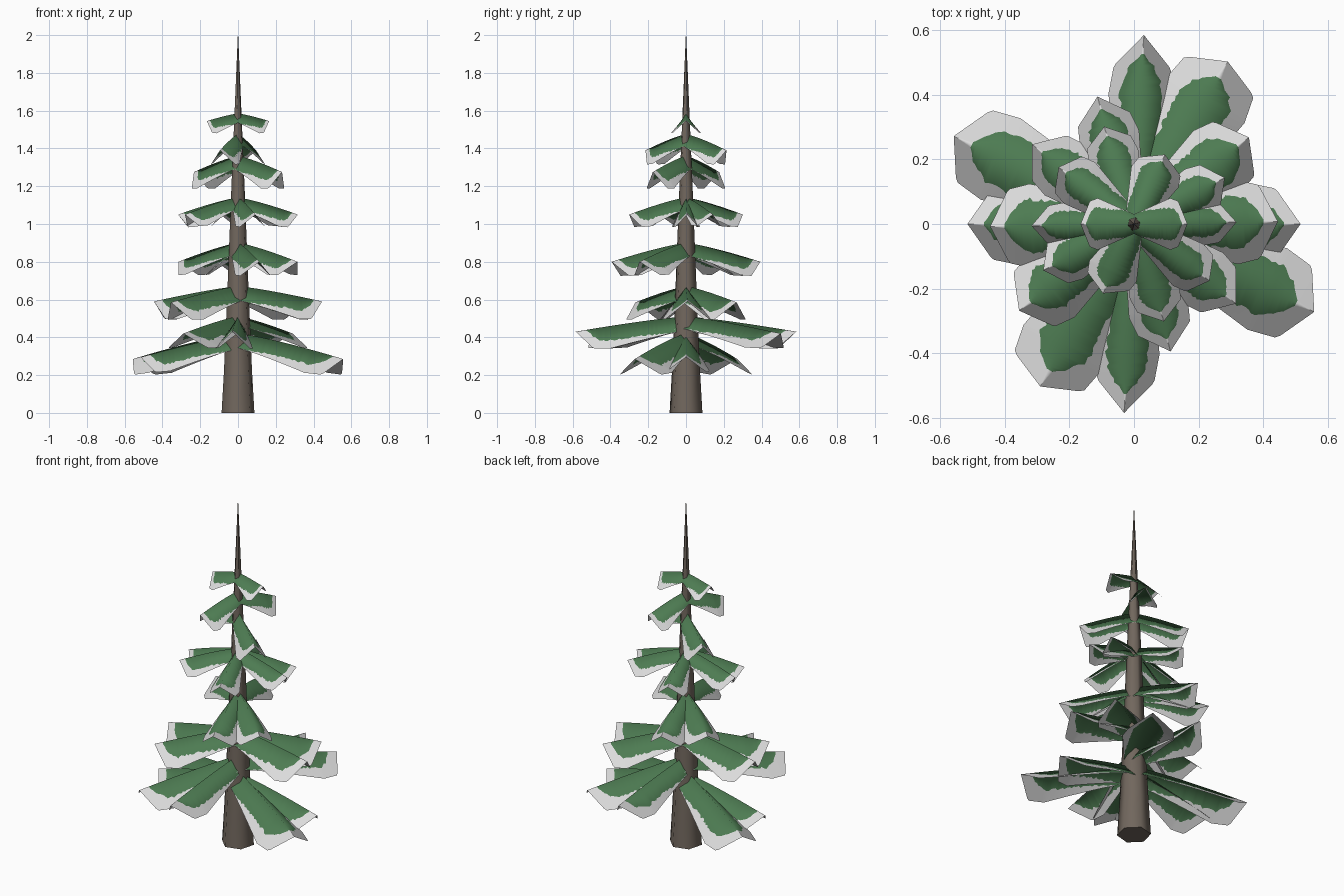
import bpy, bmesh, math, random
from mathutils import Vector

if "Cube" in bpy.data.objects:
    bpy.data.objects.remove(bpy.data.objects["Cube"])

random.seed(4)


def material(name, rgb):
    m = bpy.data.materials.new(name)
    m.diffuse_color = (*rgb, 1)
    m.use_nodes = True
    m.node_tree.nodes["Principled BSDF"].inputs["Base Color"].default_value = m.diffuse_color
    return m


GREEN = material("needle green", (0.075, 0.2, 0.085))
SNOW = material("snow white", (0.72, 0.72, 0.72))
BARK = material("bark brown", (0.165, 0.135, 0.11))


def add_object(name, bm, materials):
    mesh = bpy.data.meshes.new(name)
    bm.to_mesh(mesh)
    bm.free()
    for m in materials:
        mesh.materials.append(m)
    ob = bpy.data.objects.new(name, mesh)
    bpy.context.collection.objects.link(ob)
    return ob


# Trunk: six-sided spike, slightly flared at the foot
bm = bmesh.new()
rings = []
for z, r in ((0, .09), (.22, .077), (.6, .06), (1.2, .036), (2, .001)):
    angles = [math.radians(15 + 60 * k) for k in range(6)]
    rings.append([bm.verts.new((r * math.cos(a), r * math.sin(a), z)) for a in angles])
for low, high in zip(rings, rings[1:]):
    for k in range(6):
        j = (k + 1) % 6
        bm.faces.new((low[k], low[j], high[j], high[k])).smooth = True
bm.faces.new(rings[0][::-1])
for e in bm.edges:
    e.smooth = not all(v.co.z == 0 for v in e.verts)  # crisp foot
add_object("trunk", bm, [BARK])


def lerp_table(table, t):
    for (t0, v0), (t1, v1) in zip(table, table[1:]):
        if t <= t1:
            return v0 + (v1 - v0) * (t - t0) / (t1 - t0)
    return table[-1][1]


ROWS = [.02 * i for i in range(51)]
# Share of the half width that stays green, along the branch
GREEN_SHARE = [(0, 1), (.2, .93), (.4, .75), (.6, .66), (.76, .62), (.84, .42), (.9, .08), (1, .05)]


def add_bough(bm, angle, length, z_root, z_tip, width, drop, shoulder):
    """Folded leaf sheet: ridge with two drooping sides and a snowy rim."""
    ends = [(shoulder - .15, 1), (shoulder, .88), (1, 0)]
    outline = [(0, .38)] + ends
    droop = [(0, .62)] + ends
    u = Vector((math.cos(angle), math.sin(angle), 0))
    v = Vector((-u.y, u.x, 0))
    ridge = [bm.verts.new(u * length * t + Vector((0, 0, z_root + (z_tip - z_root) * t ** 1.25)))
             for t in ROWS]
    for side in (1, -1):
        inner, outer = [], []
        for t, top in zip(ROWS, ridge):
            share = lerp_table(GREEN_SHARE, t)
            if .1 < t < .88:
                share += random.uniform(-.05, .05)
            edge = (v * side * width * lerp_table(outline, t)
                    - Vector((0, 0, drop * lerp_table(droop, t))))
            inner.append(bm.verts.new(top.co + edge * min(share, .98)))
            outer.append(bm.verts.new(top.co + edge))
        for i in range(len(ROWS) - 1):
            for a, b, rim in ((ridge, inner, False), (inner, outer, True)):
                quad = (a[i], a[i + 1], b[i + 1], b[i])
                f = bm.faces.new(quad if side < 0 else quad[::-1])
                f.smooth = True
                f.material_index = 1 if rim or ROWS[i] >= .89 else 0


# Tiers of boughs, each: angle, length, root z, tip z, half width, side drop, shoulder
TIERS = {
    "bottom_boughs": [(-26, .62, .42, .285, .14, .115, .89), (0, .515, .41, .295, .125, .115, .85)],
    "low_boughs": [(87, .585, .51, .43, .10, .12, .83), (60, .58, .51, .42, .14, .10, .91)],
    "lower_middle_boughs": [(1, .445, .67, .59, .13, .12, .87), (37, .445, .67, .585, .12, .12, .87)],
    "middle_boughs": [(106, .41, .90, .80, .095, .11, .82), (142, .40, .90, .80, .10, .105, .83)],
    "upper_middle_boughs": [(1, .317, 1.14, 1.05, .07, .098, .83), (27, .315, 1.14, 1.05, .08, .09, .84),
                            (107, .315, 1.14, 1.05, .08, .095, .84)],
    "upper_boughs": [(143, .292, 1.36, 1.275, .08, .115, .87)],
    "high_boughs": [(66, .235, 1.475, 1.39, .08, .105, .83)],
    "top_boughs": [(0, .165, 1.585, 1.545, .08, .08, .83)],
}
for name, boughs in TIERS.items():
    bm = bmesh.new()
    for deg, *shape in boughs:
        for turn in (0, 180):  # every bough has an opposite twin
            add_bough(bm, math.radians(deg + turn), *shape)
    add_object(name, bm, [GREEN, SNOW])
